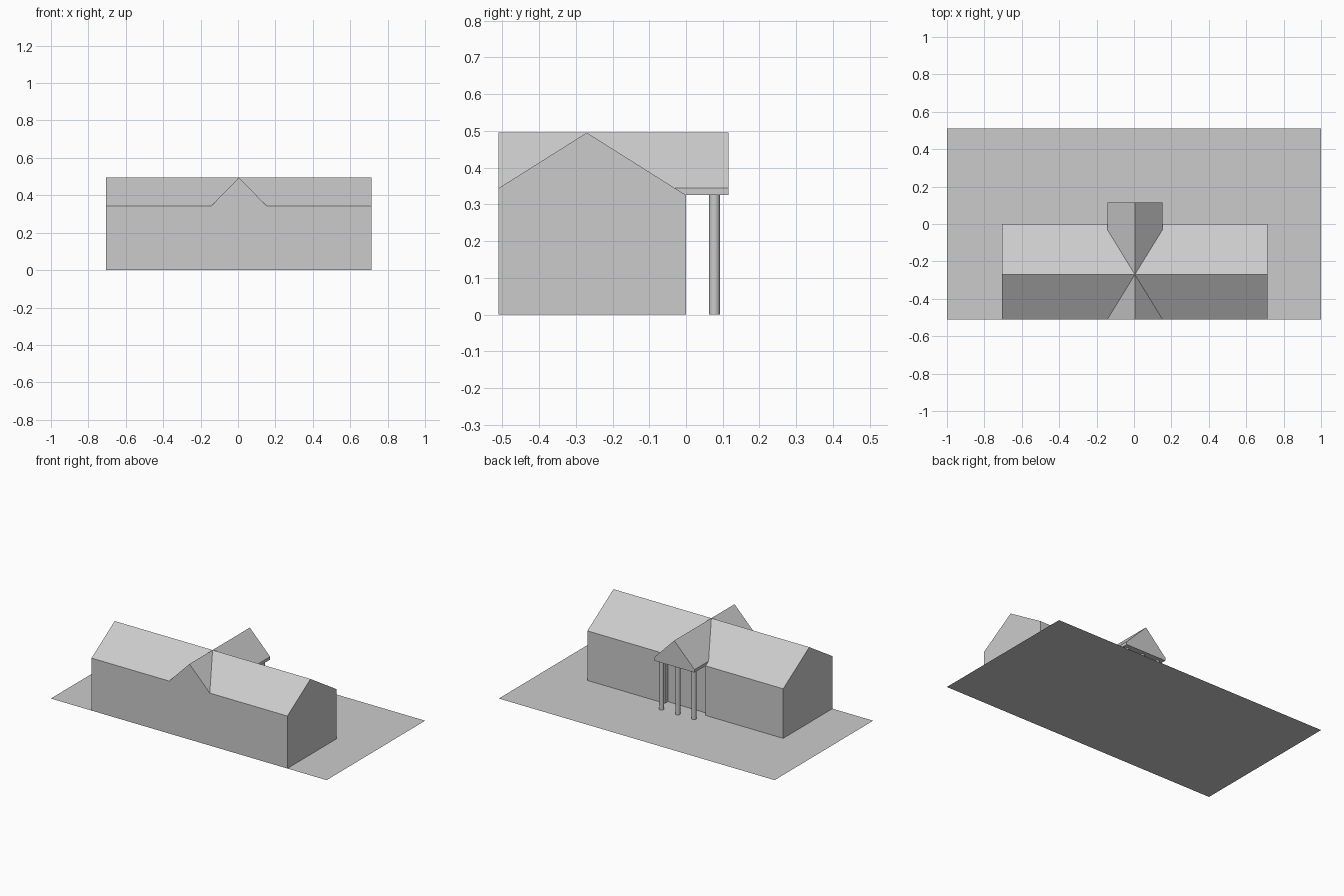
import bpy, bmesh, math
from mathutils import Vector

if "Cube" in bpy.data.objects:
    bpy.data.objects.remove(bpy.data.objects["Cube"])

CX = 0.005                      # centre line of the house
HALF_L, HALF_G = 0.71, 0.1475   # half length of house, half width of cross gable
FRONT, RIDGE_Y, RECESS_Y, PORCH_Y = -0.51, -0.27, -0.03, 0.115
RIDGE_Z, EAVE_Z, SOFFIT_Z = 0.495, 0.344, 0.325


def extrude_profile(name, points, offset):
    """Solid prism from a closed profile moved along offset."""
    bm = bmesh.new()
    face = bm.faces.new([bm.verts.new(p) for p in points])
    moved = bmesh.ops.extrude_face_region(bm, geom=[face], use_keep_orig=True)["geom"]
    bmesh.ops.translate(bm, vec=Vector(offset),
                        verts=[v for v in moved if isinstance(v, bmesh.types.BMVert)])
    bmesh.ops.recalc_face_normals(bm, faces=bm.faces[:])
    mesh = bpy.data.meshes.new(name)
    bm.to_mesh(mesh)
    bm.free()
    ob = bpy.data.objects.new(name, mesh)
    bpy.context.collection.objects.link(ob)
    return ob


def apply_boolean(target, other, operation):
    """Combine two solids, then remove the helper."""
    mod = target.modifiers.new(operation.lower(), 'BOOLEAN')
    mod.operation, mod.solver, mod.object = operation, 'EXACT', other
    bpy.context.view_layer.objects.active = target
    bpy.ops.object.modifier_apply(modifier=mod.name)
    bpy.data.objects.remove(other)


# Ground sheet
bpy.ops.mesh.primitive_plane_add(size=1)
ground = bpy.context.object
ground.name = "ground_sheet"
ground.scale = (2.0, 1.02, 1)

# Long main house with its gabled roof
x0 = CX - HALF_L
profile = [(FRONT, 0), (0, 0), (0, SOFFIT_Z), (RIDGE_Y, RIDGE_Z), (FRONT, EAVE_Z)]
house = extrude_profile("house", [(x0, y, z) for y, z in profile], (2 * HALF_L, 0, 0))

# Shallow entrance recess in the back wall
recess = [(-HALF_G, -0.1), (HALF_G, -0.1), (HALF_G, 0.335), (-HALF_G, 0.335)]
cutter = extrude_profile("recess_cutter", [(CX + x, RECESS_Y, z) for x, z in recess], (0, 0.1, 0))
cutter.hide_render = True
apply_boolean(house, cutter, 'DIFFERENCE')

# Cross gable running front to back and out over the porch
gable = [(-HALF_G, SOFFIT_Z), (HALF_G, SOFFIT_Z), (HALF_G, EAVE_Z), (0, RIDGE_Z), (-HALF_G, EAVE_Z)]
cross = extrude_profile("cross_gable", [(CX + x, FRONT, z) for x, z in gable], (0, PORCH_Y - FRONT, 0))
apply_boolean(house, cross, 'UNION')

# Three round porch columns
for i in (-1, 0, 1):
    bpy.ops.mesh.primitive_cylinder_add(vertices=32, radius=0.0147, depth=SOFFIT_Z,
                                        location=(CX + 0.117 * i, 0.0775, SOFFIT_Z / 2))
    bpy.context.object.name = f"porch_column_{i + 2}"
    bpy.ops.object.shade_smooth_by_angle(angle=math.radians(40))
